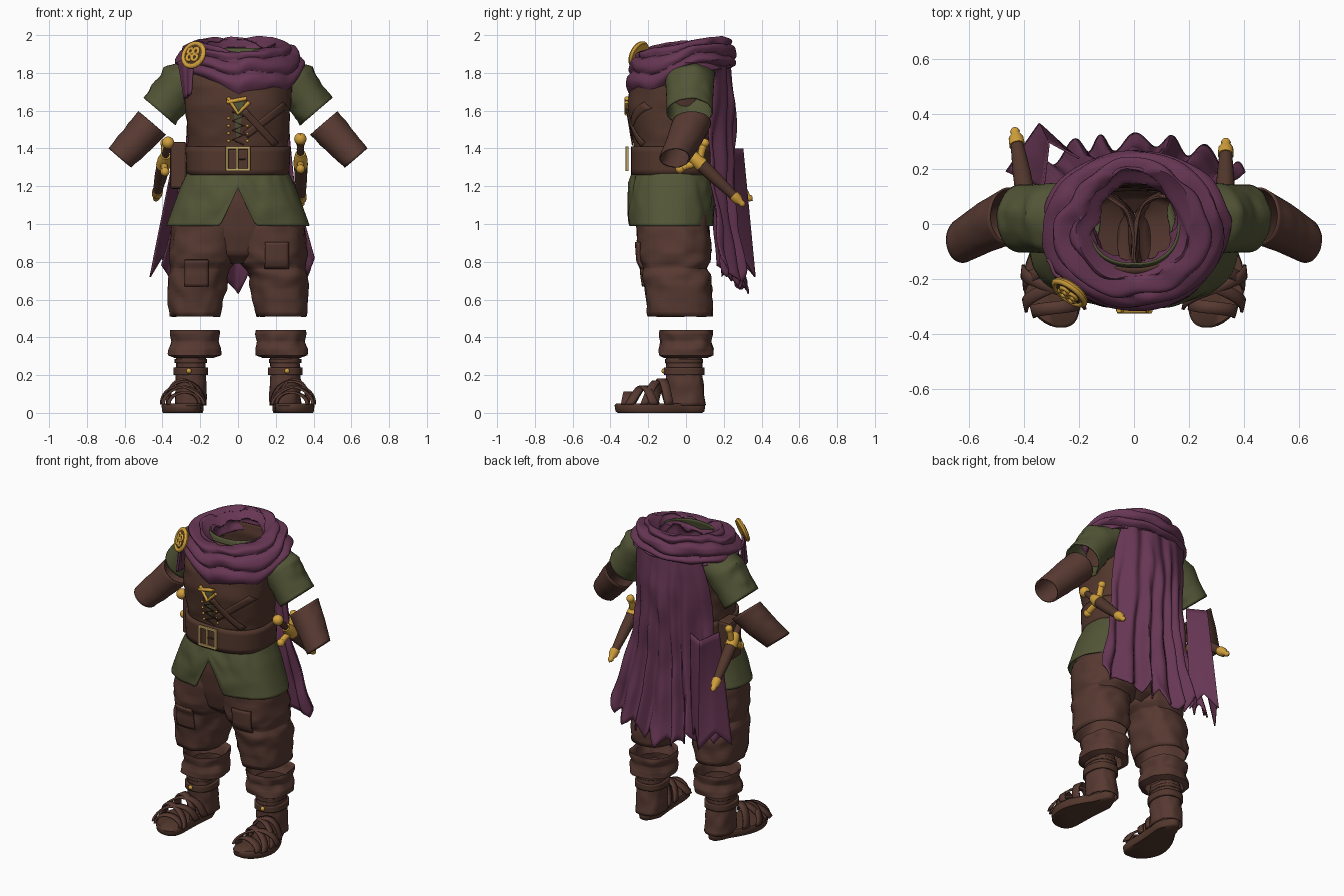
import bpy, bmesh
from math import sin, cos, pi, copysign, radians
from mathutils import Vector, noise, Matrix

cube = bpy.data.objects.get("Cube")
if cube:
    bpy.data.objects.remove(cube, do_unlink=True)


def material(name, r, g, b):
    m = bpy.data.materials.new(name)
    m.use_nodes = True
    m.diffuse_color = (r, g, b, 1)
    m.node_tree.nodes["Principled BSDF"].inputs["Base Color"].default_value = (r, g, b, 1)
    return m


BROWN = material("brown cloth", .095, .041, .031)
LEATHER = material("dark leather", .085, .038, .026)
GREEN = material("olive green", .085, .092, .037)
PURPLE = material("plum purple", .135, .037, .088)
GOLD = material("gold", .64, .35, .045)
PALE = material("pale gold", .55, .38, .13)


def sheet(name, f, nu, nv, mat, closed=True, thick=0.0):
    """Grid surface from f(u, v), optionally closed around u."""
    bm = bmesh.new()
    cols = nu if closed else nu + 1
    grid = [[bm.verts.new(f(i / nu, j / nv)) for i in range(cols)] for j in range(nv + 1)]
    for j in range(nv):
        for i in range(nu):
            k = (i + 1) % cols
            bm.faces.new((grid[j][i], grid[j][k], grid[j + 1][k], grid[j + 1][i]))
    bmesh.ops.recalc_face_normals(bm, faces=bm.faces)
    me = bpy.data.meshes.new(name)
    bm.to_mesh(me)
    bm.free()
    me.shade_smooth()
    me.set_sharp_from_angle(angle=radians(50))
    me.materials.append(mat)
    ob = bpy.data.objects.new(name, me)
    bpy.context.collection.objects.link(ob)
    if thick:
        mod = ob.modifiers.new("Thickness", 'SOLIDIFY')
        mod.thickness = thick
        mod.offset = 0
    return ob


def mix(rows, v):
    t = v * (len(rows) - 1)
    i = min(int(t), len(rows) - 2)
    return [a + (b - a) * (t - i) for a, b in zip(rows[i], rows[i + 1])]


def power(c, p):
    return copysign(abs(c) ** (2 / p), c)


def loft(name, rows, mat, side=1, off=0, crease=0, p=2.4, thick=0.0, nu=64):
    """Stack of rounded rings; each row is z, centre x, centre y, radius x, radius y."""
    def f(u, v):
        z, cx, cy, rx, ry = mix(rows, v)
        c, s = cos(2 * pi * u), sin(2 * pi * u)
        o = off + crease * noise.noise(Vector((c * 2, s * 2 + side, z * 16)))
        return Vector((side * (cx + (rx + o) * power(c, p)), cy + (ry + o) * power(s, p), z))
    return sheet(name, f, nu, (len(rows) - 1) * 5, mat, True, thick)


def front(rows, x, z, off=.006, p=2.4):
    """Point on the front of a loft."""
    _, cx, cy, rx, ry = min((mix(rows, i / 200) for i in range(201)), key=lambda r: abs(r[0] - z))
    d = min(1, abs(x - cx) / rx)
    return Vector((x, cy - ry * (1 - d ** p) ** (1 / p) - off, z))


def lathe(name, base, axis, profile, mat, n=20):
    """Turned shape along an axis; the profile holds distance and radius."""
    base, axis = Vector(base), Vector(axis).normalized()
    e1 = axis.orthogonal().normalized()
    e2 = axis.cross(e1)

    def f(u, v):
        t, r = mix(profile, v)
        return base + axis * t + (e1 * cos(2 * pi * u) + e2 * sin(2 * pi * u)) * r
    return sheet(name, f, n, len(profile) - 1, mat)


def hoop(name, base, axis, big, small, mat):
    prof = [(small * sin(k * pi / 5), big + small * cos(k * pi / 5)) for k in range(11)]
    return lathe(name, base, axis, prof, mat, 32)


def ball(name, base, axis, r, mat):
    prof = [(-r * cos(k * pi / 10), max(r * sin(k * pi / 10), .0005)) for k in range(11)]
    return lathe(name, base, axis, prof, mat)


def cord(name, points, r, mat):
    cu = bpy.data.curves.new(name, 'CURVE')
    cu.dimensions = '3D'
    cu.bevel_depth = r
    cu.use_fill_caps = True
    sp = cu.splines.new('POLY')
    sp.points.add(len(points) - 1)
    for q, pt in zip(sp.points, points):
        q.co = (*pt, 1)
    cu.materials.append(mat)
    bpy.context.collection.objects.link(bpy.data.objects.new(name, cu))


def box(name, loc, size, mat, bevel=.004):
    bpy.ops.mesh.primitive_cube_add(size=1, location=loc)
    ob = bpy.context.object
    ob.name = name
    ob.data.transform(Matrix.Diagonal((*size, 1)))
    ob.data.materials.append(mat)
    mod = ob.modifiers.new("Bevel", 'BEVEL')
    mod.width = bevel
    mod.segments = 2


# Vest, shirt collar, belt and hips
VEST = [(1.26, 0, -.07, .25, .2), (1.41, 0, -.07, .258, .2), (1.5, 0, -.075, .265, .21),
        (1.62, 0, -.08, .275, .225), (1.74, 0, -.07, .28, .22), (1.84, 0, -.04, .26, .19), (1.9, 0, 0, .2, .16)]
loft("vest", VEST, LEATHER, crease=.008, thick=.01)
loft("shirt_collar", [(1.8, 0, -.02, .23, .18), (1.86, 0, .01, .2, .17), (1.93, 0, .02, .165, .165)], GREEN, thick=.008)
loft("belt", VEST[:2], LEATHER, off=.012, thick=.018)
loft("hips", [(1.26, 0, -.07, .24, .19), (1.1, 0, -.07, .3, .2), (.95, 0, -.065, .31, .185),
              (.84, 0, -.06, .2, .16), (.79, 0, -.06, .06, .1)], BROWN)

# Tunic skirt with a notch in the front hem
TUNIC = [(0, -.07, .26, .2), (0, -.075, .305, .215), (0, -.08, .34, .222), (0, -.08, .375, .22)]


def tunic(u, v):
    a = 2 * pi * u
    cx, cy, rx, ry = mix(TUNIC, v)
    x = rx * power(cos(a), 2.4)
    notch = max(0, 1 - abs(x) / .095) * .2 if sin(a) < 0 else 0
    o = .014 * noise.noise(Vector((cos(a) * 4, sin(a) * 4, v * 3)))
    return Vector((x, cy + (ry + o) * power(sin(a), 2.4), 1.28 - v * (.29 - notch)))


sheet("tunic_skirt", tunic, 144, 20, GREEN, True, .01)

# Shirt insert, laces and chest straps
sheet("shirt_insert", lambda u, v: front(VEST, (u - .5) * (.012 + .05 * v), 1.46 + .2 * v, .009), 6, 10, GREEN, False)
for line in (((-.055, 1.67), (0, 1.585), (.06, 1.645)), ((-.06, 1.645), (.045, 1.665))):
    cord("gold_clasp", [front(VEST, x, z, .016) for x, z in line], .011, GOLD)
cord("lacing", [front(VEST, .03 * (-1) ** k, 1.42 + .025 * k, .012) for k in range(8)], .004, LEATHER)
for k in range(4):
    for s in (1, -1):
        ball("eyelet", front(VEST, s * .05, 1.44 + .04 * k), (0, 1, 0), .008, GOLD)


def ribbon(name, rows, a, b, width, off):
    a, b = Vector(a), Vector(b)
    n = Vector((b.y - a.y, a.x - b.x)).normalized() * width

    def f(u, v):
        q = a.lerp(b, u) + n * (v - .5)
        return front(rows, q.x, q.y, off)
    sheet(name, f, 12, 3, LEATHER, False, .008)


ribbon("chest_strap", VEST, (.25, 1.63), (.04, 1.47), .04, .008)
ribbon("chest_strap", VEST, (.03, 1.6), (.2, 1.42), .035, .011)

# Belt buckle and side pouch
for s in (1, -1):
    box("buckle_side", (s * .058, -.312, 1.345), (.015, .016, .13), PALE)
    box("buckle_bar", (0, -.312, 1.345 + s * .058), (.13, .016, .015), PALE)
box("buckle_middle", (-.005, -.312, 1.345), (.013, .014, .12), PALE)
box("buckle_prong", (.02, -.312, 1.345), (.04, .012, .01), LEATHER)
box("side_pouch", (-.315, .0, 1.31), (.09, .13, .25), LEATHER, .015)

# Trouser legs, cuffs, sandals, sleeves and bracers
LEG = [(1.15, .14, -.07, .14, .17), (.99, .165, -.07, .18, .187), (.86, .18, -.06, .18, .19),
       (.8, .188, -.06, .172, .185), (.765, .2, -.06, .152, .165), (.73, .213, -.05, .152, .175),
       (.65, .22, -.04, .15, .172), (.51, .23, -.03, .13, .165)]
CUFF = [(.36, .228, 0, .1, .11), (.43, .228, 0, .12, .13), (.44, .228, 0, .13, .14), (.42, .228, 0, .134, .14),
        (.38, .228, 0, .124, .132), (.34, .23, 0, .137, .143), (.305, .232, 0, .138, .142), (.29, .235, 0, .1, .11)]
SHAFT = [(.31, .25, -.01, .075, .09), (.2, .25, -.01, .075, .092), (.13, .25, -.005, .078, .095), (.04, .25, 0, .08, .1)]
SLEEVE = [(.2, .02, 1.8, .1, .13), (.3, .02, 1.75, .115, .125), (.36, .02, 1.67, .106, .12), (.415, .02, 1.595, .108, .12)]
BRACER = [(.455, .03, 1.535, .092, .1), (.54, -.01, 1.44, .085, .09), (.625, -.06, 1.35, .075, .078)]


def arm(name, rows, side, mat, crease):
    def f(u, v):
        x, y, z, r, ry = mix(rows, v)
        c, s = cos(2 * pi * u), sin(2 * pi * u)
        r += crease * noise.noise(Vector((c * 2, s * 2, v * 5 + side)))
        return Vector((side * (x + r * c * .76), y + ry * s, z + r * c * .65))
    sheet(name, f, 40, 18, mat, True, .008)


def turn_out(x, y, z, side):
    """Foot space to model space, bowed outwards at the ball of the foot."""
    return Vector((side * (.25 + x + .05 * sin(pi * max(0, -y) / .42)), y, z))


def sandal(side):
    sole = [(0, .01), (0, .93), (.008, .98), (.04, 1), (.05, .96), (.05, .01)]

    def sole_point(u, v):
        z, k = mix(sole, v)
        c, s = cos(2 * pi * u), sin(2 * pi * u)
        return turn_out(k * power(c, 2.3) * (.1 - .03 * s), -.138 + k * .24 * s, z, side)
    sheet("sandal_sole", sole_point, 48, 10, LEATHER)
    for y0, y1, w in ((-.32, -.29, .085), (-.3, -.16, .108), (-.17, -.29, .108), (-.22, -.09, .1), (-.09, -.17, .088)):
        def strap(u, v):
            y = y0 + (y1 - y0) * u
            top = .035 + (y + .38) * .38
            return turn_out(w * cos(pi * u), y + (v - .5) * .045, .045 + top * sin(pi * u), side)
        sheet("foot_strap", strap, 20, 2, BROWN, False, .012)
    loft("ankle_shaft", SHAFT, BROWN, side, crease=.006, thick=.008)
    loft("ankle_strap", [(.2, .25, -.01, .085, .1), (.24, .25, -.01, .085, .1)], LEATHER, side, thick=.014)
    loft("upper_ankle_strap", [(.265, .25, -.01, .078, .093), (.285, .25, -.01, .078, .093)], LEATHER, side, thick=.014)
    ball("ankle_stud", (side * .26, -.116, .222), (0, 1, 0), .014, GOLD)


for side, tag in ((1, "left"), (-1, "right")):
    loft(tag + "_trouser_leg", LEG, BROWN, side, crease=.014, thick=.008)
    loft(tag + "_boot_cuff", CUFF, BROWN, side, crease=.012)
    sandal(side)
    arm(tag + "_sleeve", SLEEVE, side, GREEN, .012)
    arm(tag + "_bracer", BRACER, side, BROWN, .004)

# Trouser patches
for cx, cz in ((.205, .835), (-.22, .74)):
    def patch(u, v):
        q = front(LEG, abs(cx + (u - .5) * .125), cz + (v - .5) * .14, .012)
        return Vector((copysign(q.x, cx), q.y, q.z))
    sheet("trouser_patch", patch, 8, 8, BROWN, False, .012)

# Draped cowl; rows hold radius x, front radius, back radius, front height, back height
COWL = [(.17, .18, .17, 1.76, 1.86), (.14, .145, .16, 1.86, 1.94), (.2, .205, .2, 1.905, 1.985),
        (.28, .265, .235, 1.87, 1.95), (.33, .298, .25, 1.77, 1.88), (.305, .29, .24, 1.655, 1.83)]


def cowl(u, v):
    a = 2 * pi * u
    rx, rf, rb, zf, zb = mix(COWL, v)
    c, s = cos(a), sin(a)
    wave = 5 * pi * v + .9 * sin(a + 1) + .6 * sin(3 * a) + 1.4 * noise.noise(Vector((c * 2, s * 2, v * 3)))
    o = .028 * abs(sin(wave)) - .01
    z = zf + (zb - zf) * ((1 + s) / 2) ** (.6 - .25 * v)
    z -= .1 * v ** 4 * c * max(0, -s)
    return Vector((.005 + (rx + o) * c, ((rb if s > 0 else rf) + o) * s, z + o * (.5 if v < .7 else 0)))


sheet("cowl", cowl, 140, 60, PURPLE, True, .008)


def tail(u, v):
    """Loose end hanging over the right side of the chest."""
    return Vector((-.318 + .085 * u * (1 - .6 * v) + .035 * v, -.13 - .13 * u - .02 * v + .008 * sin(14 * u), 1.86 - .2 * v + .03 * u))


sheet("cowl_tail", tail, 14, 10, PURPLE, False, .012)

# Pleated cape with a torn hem; rows hold half width, depth, side wrap
CAPE = [(.23, .22, .04), (.26, .25, .12), (.27, .24, .13), (.29, .235, .12), (.34, .255, .1), (.4, .3, .12)]


def zigzag(t):
    return abs((t % 1) * 2 - 1)


def cape(u, v):
    w = 2 * u - 1
    half, y, wrap = mix(CAPE, v)
    hem = .63 + .1 * abs(w) + .1 * (1 - zigzag(w * 4.5)) * (.7 + .3 * sin(7 * w))
    fold = .03 * v * sin(w * 6.5 * pi + .5 * sin(5 * w + 2 * v) + 1)
    drape = .02 * noise.noise(Vector((w * 3, v * 5, 0)))
    return Vector((w * half + .01 * v * sin(9 * w), y + fold + drape - wrap * abs(w) ** 2.5, 1.88 + (hem - 1.88) * v))


sheet("cape", cape, 144, 36, PURPLE, False, .008)


def flap(u, v):
    top = mix([(-.2, .24), (-.31, .3), (-.33, .13)], u)
    low = mix([(-.22, .25), (-.345, .365), (-.465, .19)], u)
    hem = .72 + .1 * (1 - zigzag(u * 2))
    return Vector((*Vector(top).lerp(Vector(low), v), 1.4 + (hem - 1.4) * v))


sheet("cape_side_flap", flap, 24, 16, PURPLE, False, .008)


# Sheathed daggers
def dagger(tag, pommel, tip):
    p, t = Vector(pommel), Vector(tip)
    d = (t - p).normalized()
    length = (t - p).length
    across = d.cross(Vector((1, 0, 0))).normalized()
    ball(tag + "_dagger_pommel", p, d, .033, GOLD)
    lathe(tag + "_dagger_grip", p, d, [(.02, .016), (.08, .02), (.13, .017)], LEATHER)
    lathe(tag + "_dagger_collar", p, d, [(.11, .002), (.11, .026), (.15, .036), (.2, .038), (.21, .002)], GOLD)
    cord(tag + "_dagger_guard", [p + d * (.15 + .02 * cos(k)) + across * .032 * k for k in range(-3, 4)], .019, GOLD)
    for s in (1, -1):
        ball(tag + "_guard_end", p + d * .13 + across * .095 * s, d, .024, GOLD)
    lathe(tag + "_scabbard", p, d, [(.19, .036), (.3, .033), (length - .06, .023)], LEATHER)
    lathe(tag + "_scabbard_tip", p, d, [(length - .075, .002), (length - .075, .029), (length - .04, .027),
          (length - .02, .015), (length - .01, .018), (length, .013), (length + .01, .001)], GOLD)


dagger("left", (.33, -.06, 1.45), (.335, .305, 1.1))
dagger("right", (-.37, -.05, 1.43), (-.435, .345, 1.13))

# Round brooch with a four-petal pattern
axis = Vector((-.55, -.75, .35)).normalized()
centre = Vector((-.235, -.25, 1.895))
lathe("brooch_plate", centre, axis, [(-.015, .001), (-.015, .069), (.006, .069), (.006, .001)], GOLD, 32)
hoop("brooch_rim", centre, axis, .064, .013, GOLD)
lathe("brooch_inlay", centre, axis, [(.007, .05), (.009, .048), (.009, .001)], LEATHER, 32)
e1 = axis.cross(Vector((0, 0, 1))).normalized()
e2 = axis.cross(e1)
for k in range(4):
    a = pi / 4 + k * pi / 2
    hoop("brooch_petal", centre + axis * .01 + (e1 * cos(a) + e2 * sin(a)) * .024, axis, .016, .009, GOLD)
